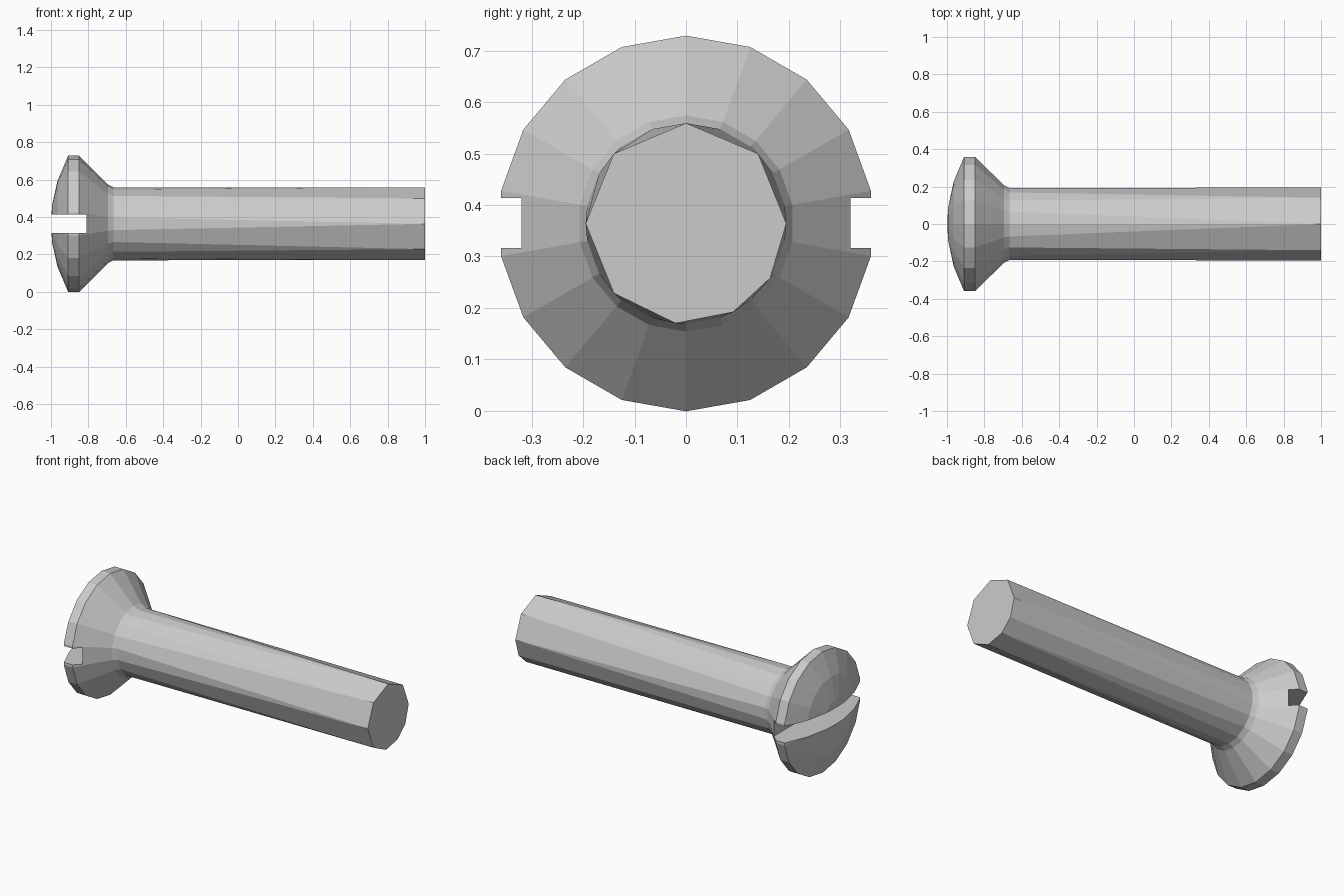
import bpy, bmesh
from math import sin, cos, radians

if "Cube" in bpy.data.objects:
    bpy.data.objects.remove(bpy.data.objects["Cube"])

CZ = 0.364      # height of the screw axis
SIDES = 18
ANGLES = [10 + i * 360 / SIDES for i in range(SIDES)]
TIP_ANGLES = [0, 44, 90, 136, 180, 224, 264, 298, 327, 360]


def ring(bm, x, r, angles):
    return [bm.verts.new((x, r * cos(radians(a)), CZ + r * sin(radians(a)))) for a in angles]


# Screw body: domed head, rim, countersunk cone and neck
profile = [(-0.994, 0.10), (-0.965, 0.23), (-0.908, 0.365),
           (-0.850, 0.365), (-0.695, 0.210), (-0.665, 0.195)]
bm = bmesh.new()
rings = [ring(bm, x, r, ANGLES) for x, r in profile]

# Shank tip: coarser nine-sided end, each side vertex snaps to its nearest corner
tip = [min(TIP_ANGLES, key=lambda t: abs(t - a)) for a in ANGLES]
rings.append(ring(bm, 1.0, 0.195, tip))

for a, b in zip(rings, rings[1:]):
    for i in range(SIDES):
        j = (i + 1) % SIDES
        bm.faces.new((a[i], a[j], b[j], b[i]))
apex = bm.verts.new((-1, 0, CZ))
for i in range(SIDES):
    bm.faces.new((apex, rings[0][(i + 1) % SIDES], rings[0][i]))
bm.faces.new(rings[-1])
bmesh.ops.remove_doubles(bm, verts=bm.verts[:], dist=1e-4)
bmesh.ops.recalc_face_normals(bm, faces=bm.faces[:])
mesh = bpy.data.meshes.new("screw")
bm.to_mesh(mesh)
bm.free()
screw = bpy.data.objects.new("screw", mesh)
bpy.context.collection.objects.link(screw)

# Driver slot cut across the head
bpy.ops.mesh.primitive_cube_add(size=1, location=(-0.96, 0, CZ + 0.001))
cutter = bpy.context.object
cutter.name = "slot_cutter"
cutter.scale = (0.30, 1.0, 0.098)
cutter.hide_render = True
mod = screw.modifiers.new("slot", 'BOOLEAN')
mod.operation = 'DIFFERENCE'
mod.solver = 'EXACT'
mod.object = cutter
bpy.context.view_layer.objects.active = screw
bpy.ops.object.modifier_apply(modifier=mod.name)
bpy.data.objects.remove(cutter)
